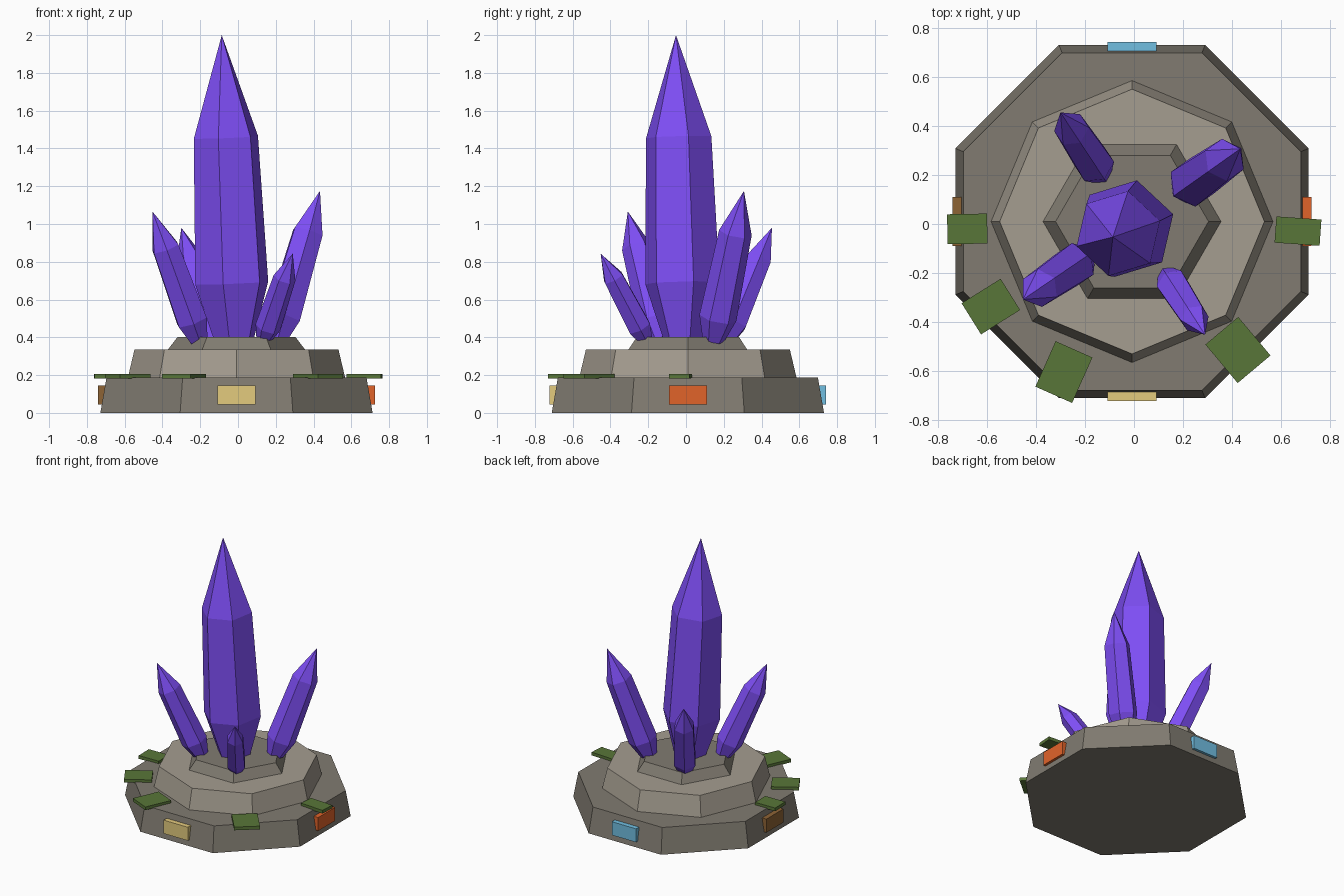
import bpy, bmesh, math
from mathutils import Vector, Matrix

if "Cube" in bpy.data.objects:
    bpy.data.objects.remove(bpy.data.objects["Cube"])

CX, CY = -0.008, 0.01  # centre of the stone pedestal


def material(name, rgb):
    m = bpy.data.materials.new(name)
    m.diffuse_color = (*[c ** 2.2 for c in rgb], 1)
    m.use_nodes = True
    m.node_tree.nodes["Principled BSDF"].inputs["Base Color"].default_value = m.diffuse_color
    return m


def add_object(name, bm, mat):
    bmesh.ops.recalc_face_normals(bm, faces=bm.faces)
    mesh = bpy.data.meshes.new(name)
    bm.to_mesh(mesh)
    bm.free()
    mesh.materials.append(mat)
    obj = bpy.data.objects.new(name, mesh)
    bpy.context.collection.objects.link(obj)
    return obj


def tier(name, sides, r_low, r_top, z0, z1, turn, mat):
    bm = bmesh.new()
    place = Matrix.Translation((CX, CY, 0))
    rings = []
    for r, z in ((r_low, z0), (r_top, z1)):
        rings.append([bm.verts.new(place @ Vector((
            r * math.cos(turn + math.tau * i / sides),
            r * math.sin(turn + math.tau * i / sides), z))) for i in range(sides)])
    bm.faces.new(rings[0][::-1])
    bm.faces.new(rings[1])
    for i in range(sides):
        j = (i + 1) % sides
        bm.faces.new((rings[0][i], rings[0][j], rings[1][j], rings[1][i]))
    add_object(name, bm, mat)


def box(name, centre, size, angle, mat):
    bm = bmesh.new()
    bmesh.ops.create_cube(bm, size=1, matrix=Matrix.Translation(centre)
                          @ Matrix.Rotation(angle, 4, 'Z') @ Matrix.Diagonal((*size, 1)))
    add_object(name, bm, mat)


def crystal(name, base, tip, radius, turn, mat, foot=0.58, low=0.18, high=0.7):
    """Six-sided shard: narrow foot, wide waist, shoulder, then a point."""
    base, tip = Vector(base), Vector(tip)
    axis = (tip - base).normalized()
    u = Vector((math.cos(turn), math.sin(turn), 0))
    u = (u - axis * u.dot(axis)).normalized()
    v = axis.cross(u)
    bm = bmesh.new()
    rings = []
    for t, r in ((0, radius * foot), (low, radius), (high, radius * 0.88)):
        c = base.lerp(tip, t)
        rings.append([bm.verts.new(c + r * (u * math.cos(math.tau * i / 6)
                                            + v * math.sin(math.tau * i / 6)))
                      for i in range(6)])
    bm.faces.new(rings[0][::-1])
    for a, b in zip(rings, rings[1:]):
        for i in range(6):
            j = (i + 1) % 6
            bm.faces.new((a[i], a[j], b[j], b[i]))
    point = bm.verts.new(tip)
    for i in range(6):
        bm.faces.new((rings[2][i], rings[2][(i + 1) % 6], point))
    add_object(name, bm, mat)


stone = material("stone", (0.50, 0.48, 0.44))
pale_stone = material("pale_stone", (0.64, 0.61, 0.56))
purple = material("crystal_purple", (0.49, 0.31, 0.96))
moss = material("moss_green", (0.35, 0.46, 0.23))

# Stone pedestal
tier("pedestal_base", 8, 0.78, 0.745, 0, 0.187, math.pi / 8, stone)
tier("pedestal_middle", 8, 0.575, 0.54, 0.187, 0.335, 0, pale_stone)
tier("pedestal_top", 6, 0.363, 0.312, 0.335, 0.402, 0, stone)

# Main crystal
crystal("main_crystal", (-0.02, -0.01, 0.36), (-0.086, -0.053, 2.0),
        0.202, math.radians(17), purple, foot=0.5, low=0.2, high=0.67)

# Small crystals leaning outwards
for i, (x, y, z, r) in enumerate([(0.434, 0.307, 1.175, 0.1), (-0.453, -0.308, 1.066, 0.09),
                                  (-0.30, 0.455, 0.98, 0.083), (0.29, -0.452, 0.843, 0.068)]):
    a = math.atan2(y, x)
    crystal(f"small_crystal_{i + 1}", (0.25 * math.cos(a), 0.25 * math.sin(a), 0.385),
            (x, y, z), r, a, purple, low=0.15, high=0.72)

# Coloured plaques, one per side
for i, (side, rgb) in enumerate([("right", (0.88, 0.39, 0.18)), ("back", (0.44, 0.74, 0.88)),
                                 ("left", (0.55, 0.39, 0.22)), ("front", (0.89, 0.79, 0.49))]):
    a = i * math.pi / 2
    box(f"{side}_plaque", (CX + 0.714 * math.cos(a), CY + 0.714 * math.sin(a), 0.094),
        (0.036, 0.2, 0.1), a, material(f"{side}_plaque_colour", rgb))

# Moss patches lying on the lower ledge
for i, (x, y, length, width, deg) in enumerate([
        (-0.68, -0.02, 0.163, 0.122, 1), (0.669, -0.029, 0.184, 0.107, -4),
        (-0.584, -0.337, 0.188, 0.15, 32), (-0.286, -0.604, 0.203, 0.164, 66),
        (0.424, -0.514, 0.205, 0.175, -50)]):
    box(f"moss_patch_{i + 1}", (x, y, 0.194), (length, width, 0.024), math.radians(deg), moss)
